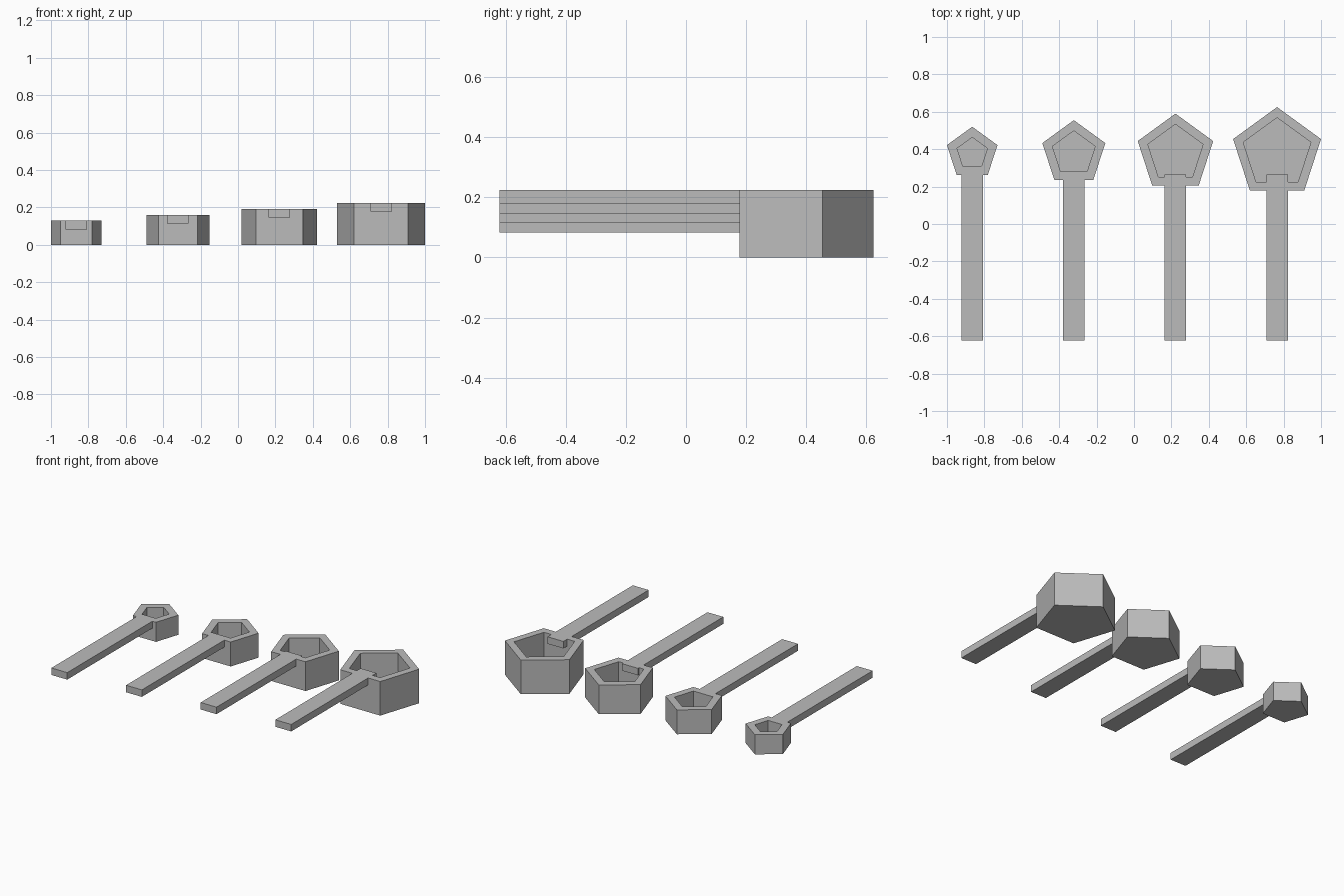
import bpy
import bmesh
from math import sin, cos, tau

if "Cube" in bpy.data.objects:
    bpy.data.objects.remove(bpy.data.objects["Cube"])

grey = bpy.data.materials.new("plain_grey")
grey.use_nodes = True
GREY = (0.5, 0.5, 0.5, 1)
grey.diffuse_color = GREY
grey.node_tree.nodes["Principled BSDF"].inputs["Base Color"].default_value = GREY

CUP_Y = 0.378        # shared cup centre
WALL = 0.046         # wall, floor and handle thickness
APOTHEM = cos(tau / 10)
HANDLE_START, HANDLE_END = -0.622, 0.264
HANDLE_WIDTH = 0.115


def finish(name, bm):
    bmesh.ops.recalc_face_normals(bm, faces=bm.faces)
    mesh = bpy.data.meshes.new(name)
    bm.to_mesh(mesh)
    bm.free()
    mesh.materials.append(grey)
    obj = bpy.data.objects.new(name, mesh)
    bpy.context.collection.objects.link(obj)
    return obj


def pentagon_cup(name, x, radius, height):
    """Open five-sided cup: outer wall, rim, inner wall and floor from stacked rings."""
    inner = radius - WALL / APOTHEM
    bm = bmesh.new()
    rings = []
    for r, z in ((radius, 0), (radius, height), (inner, height), (inner, WALL)):
        rings.append([bm.verts.new((x + r * sin(tau * i / 5), CUP_Y + r * cos(tau * i / 5), z))
                      for i in range(5)])
    for low, high in zip(rings, rings[1:]):
        for i in range(5):
            j = (i + 1) % 5
            bm.faces.new((low[i], low[j], high[j], high[i]))
    bm.faces.new(rings[0])
    bm.faces.new(rings[-1])
    return finish(name, bm)


def bar(name, x, y0, y1, top):
    """Flat bar along y whose upper face is at the given height."""
    bm = bmesh.new()
    bmesh.ops.create_cube(bm, size=1)
    bmesh.ops.scale(bm, vec=(HANDLE_WIDTH, y1 - y0, WALL), verts=bm.verts)
    bmesh.ops.translate(bm, vec=(x, (y0 + y1) / 2, top - WALL / 2), verts=bm.verts)
    return finish(name, bm)


# Four spoons, growing from right to left
for n, size in enumerate(("smallest", "small", "large", "largest")):
    x = -0.865 + 0.5433 * n
    radius = 0.142 + 0.035 * n
    height = 0.129 + 0.0317 * n
    pentagon_cup(size + "_cup", x, radius, height)
    # Handle meets the outer wall; larger cups also have its end inside
    outer_y = CUP_Y - radius * APOTHEM
    bar(size + "_handle", x, HANDLE_START, outer_y, height)
    if outer_y + WALL < HANDLE_END:
        bar(size + "_handle_end", x, outer_y + WALL, HANDLE_END, height)
